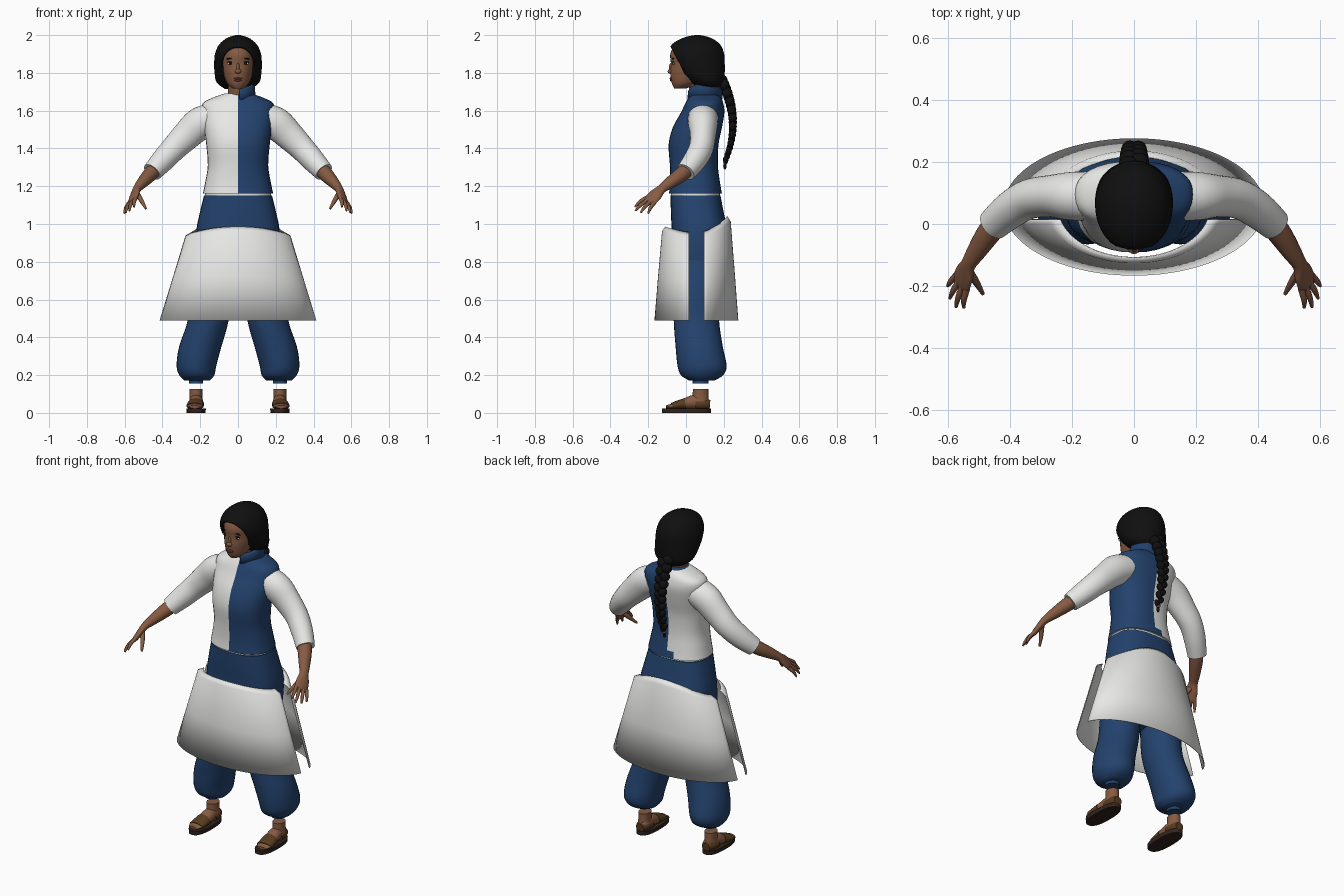
import bpy, bmesh, math
from math import sin, cos, pi, asin, radians
from mathutils import Vector, Matrix

cube = bpy.data.objects.get("Cube")
if cube:
    bpy.data.objects.remove(cube, do_unlink=True)


def material(name, r, g, b):
    m = bpy.data.materials.new(name)
    m.use_nodes = True
    m.diffuse_color = (r, g, b, 1)
    m.node_tree.nodes["Principled BSDF"].inputs["Base Color"].default_value = (r, g, b, 1)
    return m


SKIN = material("brown skin", .24, .105, .055)
HAIR = material("black hair", .005, .005, .005)
BLUE = material("navy cloth", .017, .055, .155)
WHITE = material("white cloth", .8, .8, .79)
LEATHER = material("sandal leather", .1, .045, .014)
SOLE = material("dark sole", .03, .017, .013)
EYE = material("eye white", .6, .57, .52)
LIP = material("lip", .2, .07, .045)
TIE = material("pink hair tie", .4, .12, .25)


def finish(name, bm, *mats):
    bmesh.ops.recalc_face_normals(bm, faces=bm.faces)
    me = bpy.data.meshes.new(name)
    bm.to_mesh(me)
    bm.free()
    for m in mats:
        me.materials.append(m)
    for p in me.polygons:
        p.use_smooth = True
    me.set_sharp_from_angle(angle=radians(50))
    ob = bpy.data.objects.new(name, me)
    bpy.context.collection.objects.link(ob)
    return ob


def spline(secs, steps):
    """Smooth interpolation through sections (x, y, z, half width, half depth)."""
    out = []
    for i in range(len(secs) - 1):
        p0, p1, p2, p3 = (secs[min(max(i + k, 0), len(secs) - 1)] for k in (-1, 0, 1, 2))
        for j in range(steps):
            t = j / steps
            out.append([.5 * (2 * b + (c - a) * t + (2 * a - 5 * b + 4 * c - d) * t * t
                              + (3 * b - a - 3 * c + d) * t ** 3)
                        for a, b, c, d in zip(p0, p1, p2, p3)])
    return out + [list(secs[-1])]


def loft(secs, side=1, wide=None, power=1, n=32, steps=4):
    """Closed skin over level rings, or rings across the path when wide is given."""
    pts = spline([(s[0] * side, *s[1:]) for s in secs], steps)
    bm, rings = bmesh.new(), []
    for i, (x, y, z, a, b) in enumerate(pts):
        u, v = Vector((1, 0, 0)), Vector((0, 1, 0))
        if wide:
            t = Vector(pts[min(i + 1, len(pts) - 1)][:3]) - Vector(pts[max(i - 1, 0)][:3])
            v = t.cross(Vector((wide[0] * side, *wide[1:]))).normalized()
            u = v.cross(t).normalized()
        ring = []
        for k in range(n):
            c, s = cos(2 * pi * k / n), sin(2 * pi * k / n)
            c, s = math.copysign(abs(c) ** power, c), math.copysign(abs(s) ** power, s)
            ring.append(bm.verts.new(Vector((x, y, z)) + u * c * a + v * s * b))
        rings.append(ring)
    for r, q in zip(rings, rings[1:]):
        for k in range(n):
            bm.faces.new((r[k], r[(k + 1) % n], q[(k + 1) % n], q[k]))
    bm.faces.new(rings[0])
    bm.faces.new(rings[-1])
    return bm


def sheet(name, rows, mat, thick):
    bm = bmesh.new()
    grid = [[bm.verts.new(p) for p in row] for row in rows]
    for r, q in zip(grid, grid[1:]):
        for k in range(len(r) - 1):
            bm.faces.new((r[k], r[k + 1], q[k + 1], q[k]))
    ob = finish(name, bm, mat)
    mod = ob.modifiers.new("thickness", "SOLIDIFY")
    mod.thickness, mod.offset = thick, 0


def balls(name, items, mat):
    """One object of ellipsoids, each (position, radii, roll)."""
    bm = bmesh.new()
    for loc, size, roll in items:
        mtx = Matrix.Translation(loc) @ Matrix.Rotation(roll, 4, 'Y') @ Matrix.Diagonal((*size, 1))
        bmesh.ops.create_uvsphere(bm, u_segments=16, v_segments=10, radius=1, matrix=mtx)
    finish(name, bm, mat)


# Jacket: one half vest, one half shirt
bm = loft([(0, .05, 1.162, .186, .14), (0, .048, 1.22, .174, .132), (0, .042, 1.31, .16, .127),
           (0, .04, 1.42, .168, .132), (0, .06, 1.51, .18, .13), (0, .088, 1.59, .19, .115),
           (0, .097, 1.64, .185, .1), (0, .1, 1.67, .13, .085), (0, .1, 1.69, .073, .07)], power=.85)
for f in bm.faces:
    c = f.calc_center_median()
    back_tab = c.x > -.06 and c.y > .1 and c.z < 1.2
    f.material_index = 1 if c.x > 0 or back_tab else 0
finish("jacket", bm, WHITE, BLUE)
finish("shirt_hem", loft([(0, .05, 1.145, .176, .13), (0, .05, 1.17, .176, .13)], power=.85), WHITE)

# Stand-up collar on the vest half
angles = [radians(-85 + 8 * k) for k in range(23)]
sheet("vest_collar", [[(r * cos(a), .1 + r * sin(a), z + rise * (1 + sin(a + .9)))
                       for a in angles] for z, r, rise in ((1.66, .09, 0), (1.69, .085, .025), (1.7, .08, .028))],
      BLUE, .008)

# Trousers
finish("trouser_hips", loft([(0, .05, 1.152, .18, .132), (0, .06, 1.06, .202, .14), (0, .07, .97, .22, .146),
                             (0, .065, .85, .222, .14), (0, .06, .72, .2, .12), (0, .06, .64, .12, .08)],
                            power=.75), BLUE)

for side, tag in ((1, "left"), (-1, "right")):
    finish(tag + "_trouser_leg", loft(
        [(.12, .06, .85, .09, .12), (.143, .055, .65, .105, .12), (.158, .055, .49, .108, .12),
         (.2, .07, .35, .112, .125), (.22, .085, .25, .105, .13), (.218, .085, .2, .093, .112),
         (.217, .083, .172, .068, .068)], side), BLUE)
    finish(tag + "_trouser_cuff", loft([(.222, .077, .155, .038, .043), (.222, .077, .185, .038, .043)], side), BLUE)

    # Foot and sandal
    across = (1, 0, 0)
    finish(tag + "_foot", loft(
        [(.22, .12, .045, .02, .018), (.22, .095, .053, .034, .034), (.221, .045, .058, .037, .038),
         (.224, -.015, .046, .04, .026), (.228, -.07, .036, .043, .015), (.23, -.105, .032, .028, .008)],
        side, across), SKIN)
    finish(tag + "_ankle", loft([(.222, .077, .04, .037, .045), (.222, .077, .085, .034, .042),
                                 (.222, .077, .126, .034, .041)], side), SKIN)
    finish(tag + "_toe_strap", loft([(.224, -.005, .047, .044, .031), (.226, -.04, .042, .045, .025),
                                     (.228, -.075, .035, .046, .018)], side, across), LEATHER)
    finish(tag + "_heel_strap", loft([(.221, .127, .044, .026, .024), (.221, .095, .046, .039, .03),
                                      (.221, .05, .045, .042, .03)], side, across), LEATHER)
    finish(tag + "_sandal_sole", loft([(.222, .002, 0, .05, .129), (.222, .002, .024, .052, .13)],
                                      side, power=.8), SOLE)

    # Sleeve, forearm and hand
    finish(tag + "_sleeve", loft(
        [(.14, .09, 1.56, .08, .08), (.205, .09, 1.53, .086, .078), (.27, .09, 1.47, .078, .068),
         (.34, .08, 1.4, .068, .064), (.4, .045, 1.335, .062, .06), (.455, -.002, 1.275, .052, .052)],
        side, (0, 0, 1)), WHITE)
    spread = (.54, .76, -.38)
    finish(tag + "_forearm", loft(
        [(.43, .02, 1.3, .04, .04), (.47, -.03, 1.258, .039, .038), (.51, -.09, 1.215, .032, .029),
         (.535, -.13, 1.185, .026, .021), (.547, -.16, 1.155, .038, .018), (.558, -.19, 1.125, .04, .014),
         (.563, -.203, 1.112, .036, .008)], side, spread, n=24), SKIN)
    palm = Vector((.557, -.187, 1.128))
    tips = ((.55, -.27, 1.09), (.575, -.268, 1.07), (.595, -.24, 1.06), (.602, -.2, 1.056))
    for name, k, tip in zip(("index", "middle", "ring", "little"), (-.03, -.01, .01, .03), tips):
        base = palm + Vector(spread) * k
        mid = base.lerp(Vector(tip), .55) + Vector((.004, -.003, .004))
        finish(f"{tag}_{name}_finger", loft([(*base, .011, .011), (*mid, .0095, .0095), (*tip, .005, .005)],
                                            side, spread, n=12), SKIN)
    finish(tag + "_thumb", loft([(.54, -.145, 1.17, .015, .015), (.512, -.185, 1.125, .012, .012),
                                 (.488, -.226, 1.082, .006, .006)], side, spread, n=12), SKIN)

# Two skirt panels, open at the sides
for side, name, lift in ((-1, "front_skirt_panel", .03), (1, "back_skirt_panel", .085)):
    rows = []
    for z, rx, ry, k in ((.49, .42, .22, 0), (.71, .352, .201, .4), (.935, .283, .18, .9), (.955, .245, .163, 1)):
        start = asin(.04 / ry)
        row = []
        for j in range(41):
            a = start + (pi - 2 * start) * j / 40
            row.append((rx * cos(a), .055 + side * ry * sin(a), z + lift * k * sin(a) ** 2))
        rows.append(row)
    sheet(name, rows, WHITE, .004)

# Head and face
finish("neck", loft([(0, .095, 1.63, .06, .06), (0, .075, 1.7, .052, .054), (0, .06, 1.79, .055, .06)]), SKIN)
finish("head", loft([(0, -.03, 1.718, .028, .032), (0, -.005, 1.745, .058, .07), (0, .03, 1.8, .08, .113),
                     (0, .05, 1.85, .09, .13), (0, .052, 1.9, .09, .135), (0, .055, 1.95, .075, .11),
                     (0, .06, 1.98, .03, .05)]), SKIN)
balls("nose", [((0, -.083, 1.808), (.017, .014, .013), 0), ((0, -.08, 1.828), (.009, .01, .024), 0)], SKIN)
balls("lips", [((0, -.08, 1.77), (.025, .007, .005), 0), ((0, -.078, 1.761), (.021, .008, .006), 0)], LIP)
balls("eye_whites", [((s * .041, -.065, 1.85), (.016, .006, .007), 0) for s in (1, -1)], EYE)
balls("irises", [((s * .041, -.069, 1.85), (.007, .004, .007), 0) for s in (1, -1)], HAIR)
balls("eyelashes", [((s * .042, -.067, 1.857), (.018, .006, .003), 0) for s in (1, -1)], HAIR)
balls("eyebrows", [((s * .043, -.068, 1.876), (.02, .006, .0035), s * .12) for s in (1, -1)], HAIR)

# Hair shell, cut along a sloping hairline
bm = loft([(0, .12, 1.715, .07, .06), (0, .11, 1.75, .113, .09), (0, .085, 1.8, .124, .12),
           (0, .065, 1.85, .126, .14), (0, .055, 1.9, .122, .147), (0, .053, 1.95, .1, .128),
           (0, .058, 1.985, .058, .075), (0, .06, 2, .012, .015)], n=48)
bmesh.ops.bisect_plane(bm, geom=bm.verts[:] + bm.edges[:] + bm.faces[:], plane_co=(0, -.087, 1.95),
                       plane_no=(0, 1, .52), clear_inner=True)
hair = finish("hair", bm, HAIR)
mod = hair.modifiers.new("thickness", "SOLIDIFY")
mod.thickness, mod.offset = .014, -1

# Braid of alternating strands
strands = []
for i in range(20):
    t = i / 19
    s = 1 if i % 2 else -1
    r = .034 - .018 * t
    strands.append(((s * r * .55, .19 + .19 * t * (1 - t) + .02 * t, 1.76 - .42 * t),
                    (r * .95, r * .9, .03 - .006 * t), s * .6))
balls("braid", strands, HAIR)
balls("braid_tie", [((0, .209, 1.325), (.012, .012, .008), 0)], TIE)
balls("braid_tip", [((0, .206, 1.307), (.009, .009, .018), 0)], HAIR)
